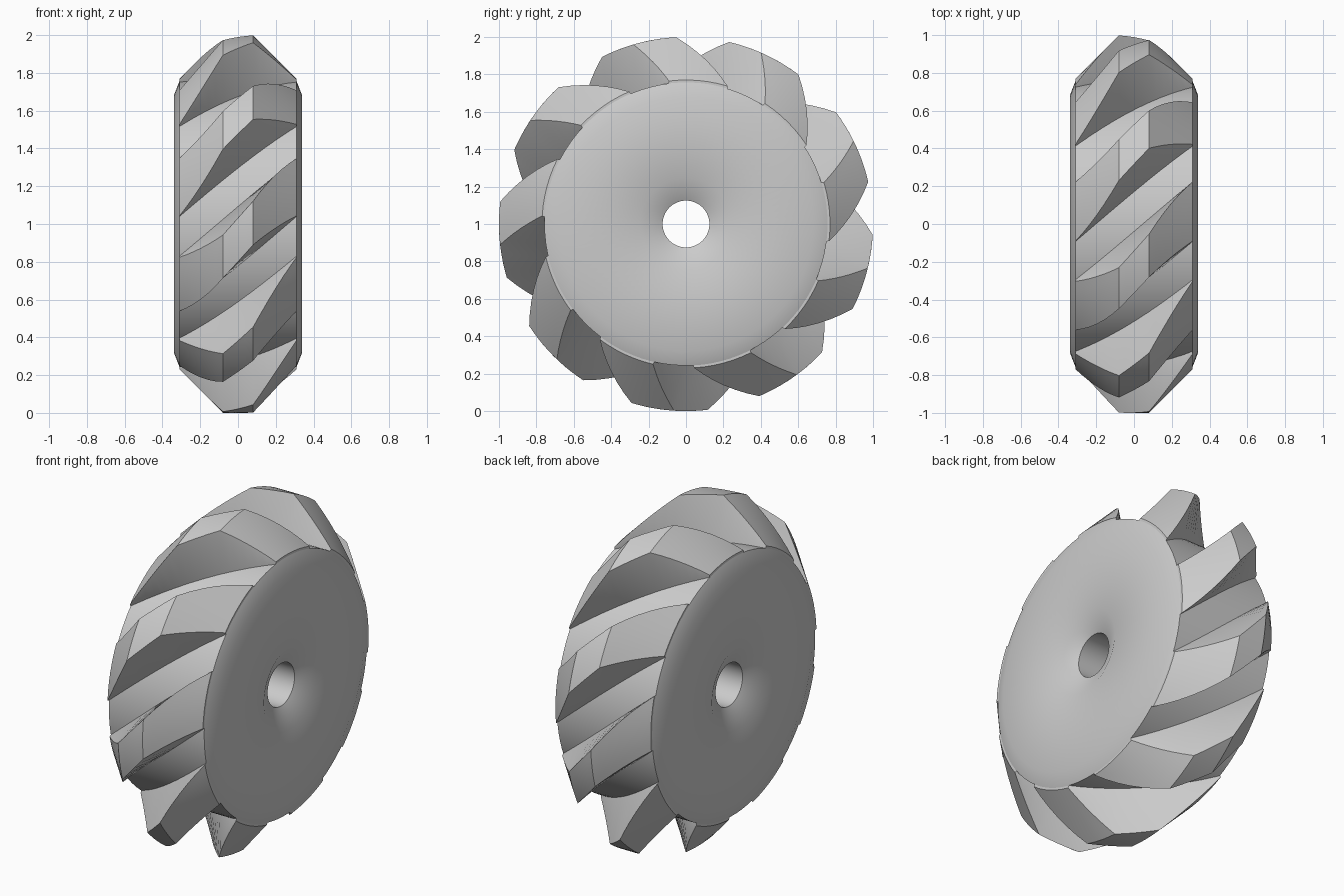
import bpy, bmesh, math
from math import radians, sin, cos

cube = bpy.data.objects.get("Cube")
if cube:
    bpy.data.objects.remove(cube, do_unlink=True)

TEETH = 9
TWIST = radians(64.5)        # helix turn per unit of width
R_FLOOR, R_TIP = 0.76, 1.0
HALF_LAND, HALF_TOOTH = 0.08, 0.31

grey = bpy.data.materials.new("steel_grey")
grey.use_nodes = True
grey.diffuse_color = (0.6, 0.6, 0.6, 1)
grey.node_tree.nodes["Principled BSDF"].inputs["Base Color"].default_value = (0.6, 0.6, 0.6, 1)


def point(x, r, a):
    return (x, r * cos(a), 1 + r * sin(a))


def loft(name, rings, closed=False, caps=False):
    """Skin a list of rings; closed also joins the last ring to the first."""
    bm = bmesh.new()
    vs = [[bm.verts.new(p) for p in ring] for ring in rings]
    pairs = list(zip(vs, vs[1:])) + ([(vs[-1], vs[0])] if closed else [])
    n = len(vs[0])
    for a, b in pairs:
        for i in range(n):
            j = (i + 1) % n
            bm.faces.new((a[i], a[j], b[j], b[i]))
    if caps:
        bm.faces.new(vs[0])
        bm.faces.new(vs[-1])
    bmesh.ops.recalc_face_normals(bm, faces=bm.faces)
    mesh = bpy.data.meshes.new(name)
    bm.to_mesh(mesh)
    bm.free()
    mesh.materials.append(grey)
    obj = bpy.data.objects.new(name, mesh)
    bpy.context.collection.objects.link(obj)
    bpy.ops.object.select_all(action='DESELECT')
    obj.select_set(True)
    bpy.context.view_layer.objects.active = obj
    bpy.ops.object.shade_smooth_by_angle(angle=radians(33))
    return obj


# Wheel body: turned profile with countersunk bore and bevelled rims
half = [(0.28, 0.125), (0.34, 0.245), (0.34, 0.68), (0.31, 0.757)]
profile = half + [(-x, r) for x, r in reversed(half)]
SEG = 90
loft("wheel_body",
     [[point(x, r, math.tau * i / SEG) for i in range(SEG)] for x, r in profile],
     closed=True)


# Helical teeth: trapezoid section, twisted across the width, chamfered at both ends
def envelope(x):
    t = max(0, (abs(x) - HALF_LAND) / (HALF_TOOTH - HALF_LAND))
    return R_TIP + (0.77 - R_TIP) * t


def tooth_ring(x, centre):
    r_top = envelope(x)
    turn = centre - TWIST * x
    t = (r_top - R_FLOOR) / (R_TIP - R_FLOOR)
    lo, hi = -12 + 5.2 * t, 12 - 5.5 * t
    ring = [point(x, 0.73, turn + radians(-12)), point(x, R_FLOOR, turn + radians(-12))]
    ring += [point(x, r_top, turn + radians(lo + (hi - lo) * k / 6)) for k in range(7)]
    ring += [point(x, R_FLOOR, turn + radians(12)), point(x, 0.73, turn + radians(12))]
    return ring


outer = [HALF_LAND + (HALF_TOOTH - HALF_LAND) * k / 6 for k in range(7)]
stations = [-x for x in reversed(outer)] + [-0.04, 0, 0.04] + outer
for k in range(TEETH):
    centre = radians(105) + math.tau * k / TEETH
    loft(f"tooth_{k + 1}", [tooth_ring(x, centre) for x in stations], caps=True)
